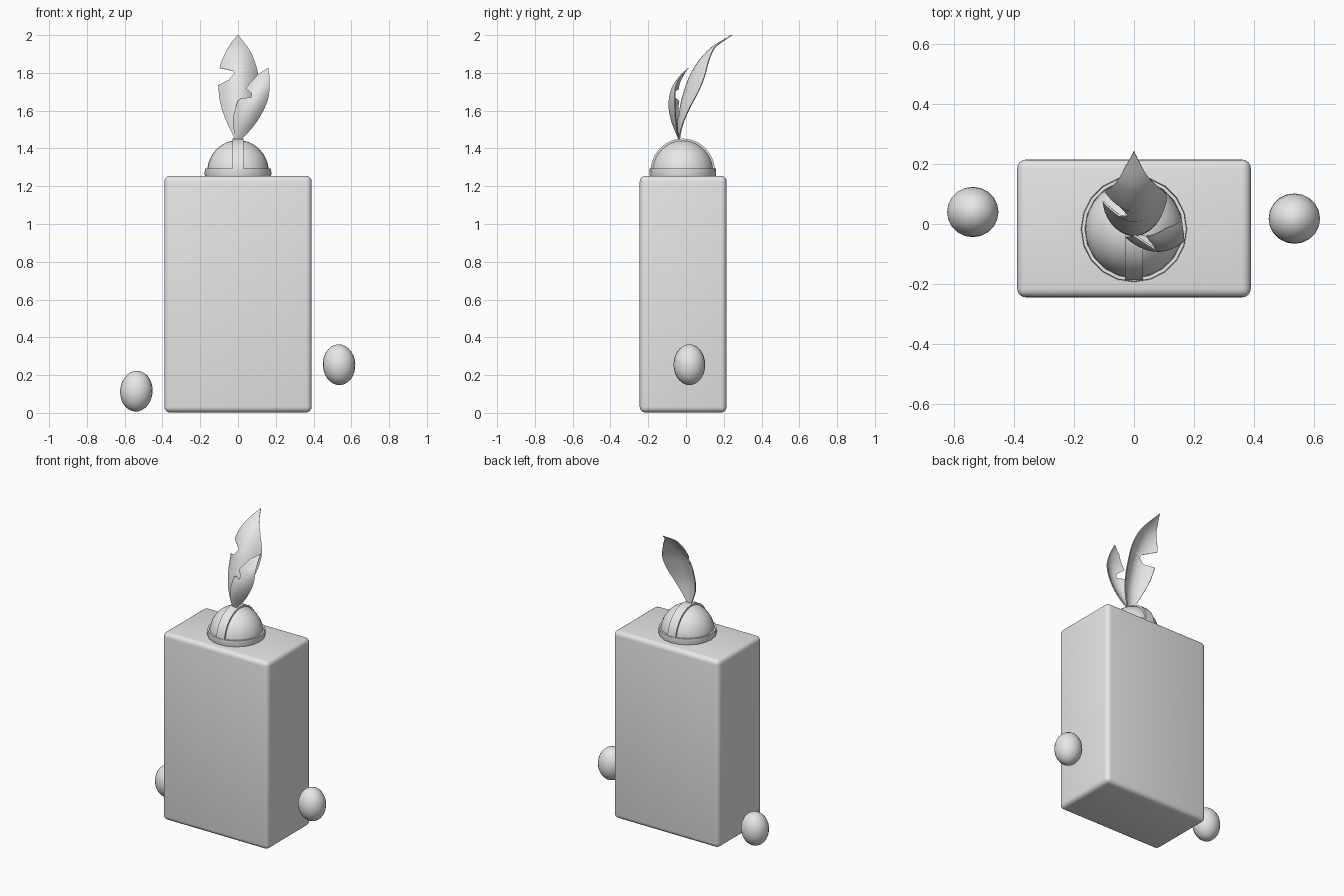
import bpy, bmesh, math
from mathutils import Vector, Matrix

old = bpy.data.objects.get("Cube")
if old:
    bpy.data.objects.remove(old, do_unlink=True)

# Single flat colour
grey = bpy.data.materials.new("light grey")
grey.use_nodes = True
grey.diffuse_color = (0.8, 0.8, 0.8, 1)
grey.node_tree.nodes["Principled BSDF"].inputs["Base Color"].default_value = (0.8, 0.8, 0.8, 1)

CAP_Y = -0.017


def finish(name, bm, angle=40, modifiers=()):
    bmesh.ops.recalc_face_normals(bm, faces=bm.faces)
    mesh = bpy.data.meshes.new(name)
    bm.to_mesh(mesh)
    bm.free()
    mesh.materials.append(grey)
    obj = bpy.data.objects.new(name, mesh)
    bpy.context.collection.objects.link(obj)
    for kind, settings in modifiers:
        mod = obj.modifiers.new(kind.title(), kind)
        for key, value in settings.items():
            setattr(mod, key, value)
    bpy.ops.object.select_all(action='DESELECT')
    obj.select_set(True)
    bpy.context.view_layer.objects.active = obj
    for mod in list(obj.modifiers):
        bpy.ops.object.modifier_apply(modifier=mod.name)
    bpy.ops.object.shade_smooth_by_angle(angle=math.radians(angle))
    return obj


def lathe(name, profile, steps):
    bm = bmesh.new()
    verts = [bm.verts.new((r, CAP_Y, z)) for r, z in profile]
    edges = [bm.edges.new(pair) for pair in zip(verts, verts[1:])]
    bmesh.ops.spin(bm, geom=verts + edges, cent=(0, CAP_Y, 0), axis=(0, 0, 1),
                   angle=math.tau, steps=steps)
    bmesh.ops.remove_doubles(bm, verts=bm.verts, dist=0.0005)
    return finish(name, bm)


def lerp_curve(points, z, smooth=False):
    """Value at height z along (z, value) points, straight or smoothed."""
    last = len(points) - 1
    i = 0
    while i < last - 1 and z > points[i + 1][0]:
        i += 1
    (z0, v0), (z1, v1) = points[i], points[i + 1]
    t = (z - z0) / (z1 - z0)
    if not smooth:
        return v0 + (v1 - v0) * t

    def slope(k):
        a, b = points[max(k - 1, 0)], points[min(k + 1, last)]
        return (b[1] - a[1]) / (b[0] - a[0]) * (z1 - z0)
    return ((2*t**3 - 3*t**2 + 1) * v0 + (t**3 - 2*t**2 + t) * slope(i)
            + (3*t**2 - 2*t**3) * v1 + (t**3 - t**2) * slope(i + 1))


def feather(name, left, right, spine, bow):
    """Curved leaf: notched left edge, smooth right edge, cupped to the back."""
    low, high = spine[0][0], spine[-1][0]
    heights = {low + (high - low) * i / 32 for i in range(33)} | {z for z, _ in left}
    bm = bmesh.new()
    rows, cols = [], 10
    for z in sorted(heights):
        a, b = lerp_curve(left, z), lerp_curve(right, z, True)
        mid = right[-1][1] * (z - low) / (high - low)
        y = lerp_curve(spine, z, True)
        xs = [a + (b - a) * c / cols for c in range(cols + 1)]
        rows.append([bm.verts.new((x, y + bow * (x - mid) ** 2, z)) for x in xs])
    for lower, upper in zip(rows, rows[1:]):
        for c in range(cols):
            bm.faces.new((lower[c], lower[c + 1], upper[c + 1], upper[c]))
    bmesh.ops.remove_doubles(bm, verts=bm.verts, dist=0.0003)
    return finish(name, bm, 50, [('SOLIDIFY', dict(thickness=0.006, offset=0))])


# Body block with rounded edges
bm = bmesh.new()
bmesh.ops.create_cube(bm, size=1)
bmesh.ops.scale(bm, vec=(0.78, 0.46, 1.253), verts=bm.verts)
bmesh.ops.translate(bm, vec=(0, -0.015, 0.6285), verts=bm.verts)
finish("body", bm, 40, [('BEVEL', dict(width=0.03, segments=4))])

# Loose hands at the sides
for name, place, tilt in (("left_hand", (0.535, 0.018, 0.255), -3),
                          ("right_hand", (-0.538, 0.04, 0.115), 4)):
    bm = bmesh.new()
    bmesh.ops.create_uvsphere(bm, u_segments=20, v_segments=14, radius=1)
    bmesh.ops.transform(bm, verts=bm.verts, matrix=Matrix.Translation(place)
                        @ Matrix.Rotation(math.radians(tilt), 4, 'Y')
                        @ Matrix.Diagonal((0.086, 0.084, 0.108, 1)))
    finish(name, bm)

# Cap dome and rim
quarter = [math.pi / 2 * i / 10 for i in range(11)]
lathe("cap_dome", [(0.163 * math.cos(a), 1.275 + 0.169 * math.sin(a)) for a in quarter], 32)
lathe("cap_rim", [(0.16, 1.25), (0.173, 1.25), (0.177, 1.262), (0.175, 1.295),
                  (0.164, 1.295), (0.16, 1.28)], 20)

# Raised band running over the cap from front to back
bm = bmesh.new()
loops = []
for i in range(25):
    a = math.pi * i / 24
    c, s = math.cos(a), math.sin(a)
    loops.append([bm.verts.new((x, CAP_Y - r * c, 1.275 + (r + 0.006) * s))
                  for x, r in ((-0.03, 0.15), (-0.03, 0.171), (0.03, 0.171), (0.03, 0.15))])
for p, q in zip(loops, loops[1:]):
    for k in range(4):
        bm.faces.new((p[k], p[(k + 1) % 4], q[(k + 1) % 4], q[k]))
bm.faces.new(loops[0])
bm.faces.new(loops[-1])
finish("cap_band", bm)

# Tall rear feather
feather("tall_feather",
        left=[(1.445, -0.014), (1.55, -0.063), (1.61, -0.084), (1.66, -0.096), (1.735, -0.103),
              (1.762, -0.048), (1.795, -0.02), (1.81, -0.026), (1.825, -0.096),
              (1.862, -0.085), (1.92, -0.058), (1.96, -0.034), (2.0, 0)],
        right=[(1.445, 0.014), (1.55, 0.063), (1.66, 0.096), (1.76, 0.107),
               (1.83, 0.096), (1.915, 0.062), (2.0, 0)],
        spine=[(1.445, -0.036), (1.58, -0.035), (1.69, -0.012), (1.81, 0.035),
               (1.925, 0.125), (2.0, 0.243)],
        bow=7)

# Short front feather leaning to the left
feather("short_feather",
        left=[(1.445, -0.012), (1.53, -0.026), (1.58, -0.021), (1.65, 0), (1.664, 0.018),
              (1.669, 0.069), (1.69, 0.074), (1.715, 0.042), (1.735, 0.058),
              (1.79, 0.106), (1.825, 0.16)],
        right=[(1.445, 0.012), (1.5, 0.065), (1.555, 0.106), (1.635, 0.148),
               (1.70, 0.164), (1.77, 0.166), (1.825, 0.16)],
        spine=[(1.445, -0.036), (1.55, -0.077), (1.635, -0.09), (1.72, -0.073),
               (1.78, -0.033), (1.825, 0.012)],
        bow=7)
